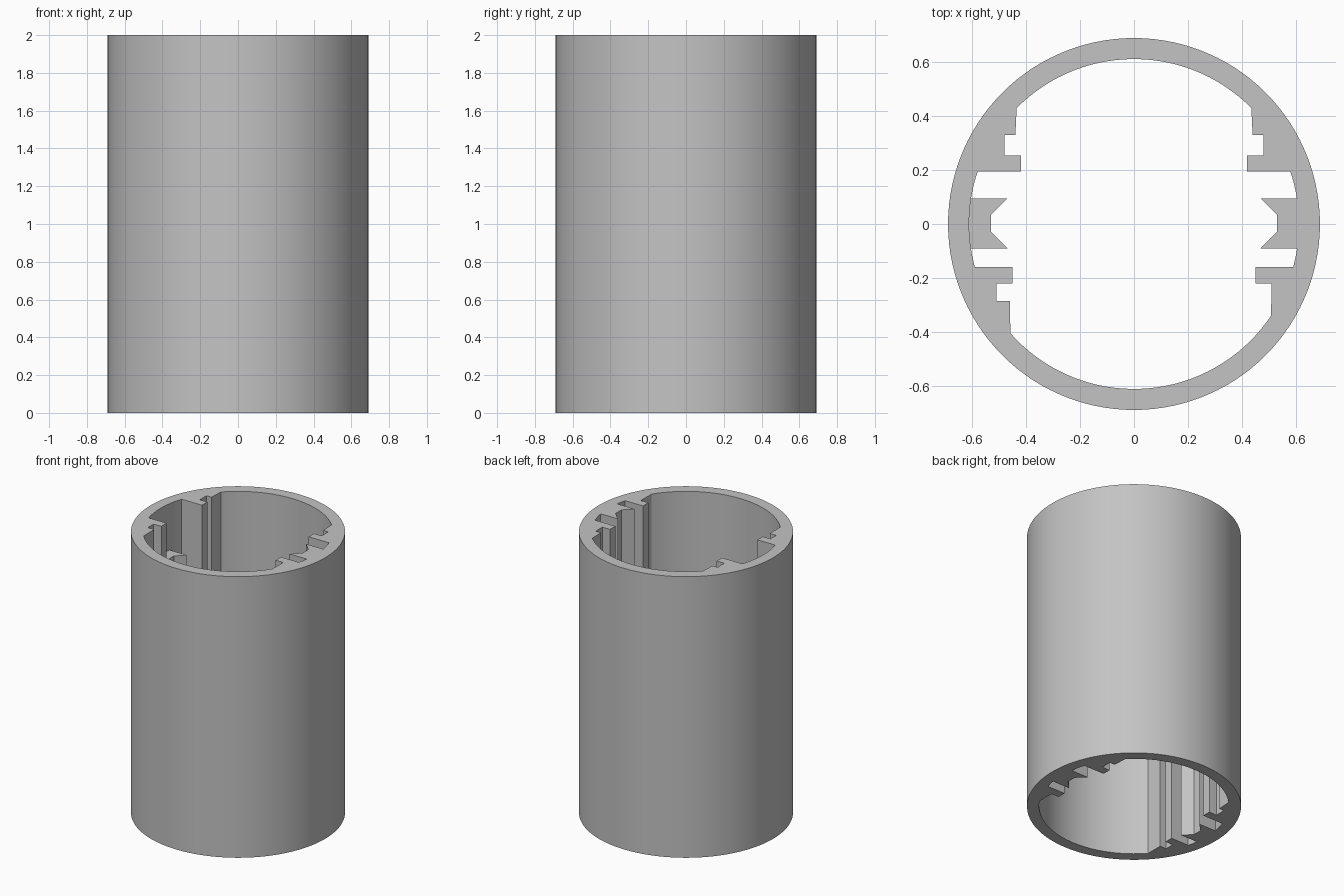
import bpy, bmesh, math

cube = bpy.data.objects.get("Cube")
if cube:
    bpy.data.objects.remove(cube, do_unlink=True)

OUTER, BORE, HEIGHT = 0.69, 0.612, 2.0
STEP = math.radians(3)

grey = bpy.data.materials.new("light_grey")
grey.use_nodes = True
colour = (0.55, 0.55, 0.55, 1)
grey.diffuse_color = colour
grey.node_tree.nodes["Principled BSDF"].inputs["Base Color"].default_value = colour


def on_bore(y, side):
    """Point on the bore at depth y, on the +x or -x side."""
    return (side * math.sqrt(BORE ** 2 - y ** 2), y)


def arc(p, q):
    """Counter-clockwise bore points from p to q."""
    a, b = math.atan2(p[1], p[0]), math.atan2(q[1], q[0])
    span = (b - a) % math.tau
    n = max(2, round(span / STEP))
    return [(BORE * math.cos(a + span * i / n), BORE * math.sin(a + span * i / n))
            for i in range(n + 1)]


def mirror(points):
    return [(-x, y) for x, y in reversed(points)]


def extrude_profile(name, loops, height):
    """Fill the closed loops and extrude them up from the ground."""
    bm = bmesh.new()
    edges = []
    for loop in loops:
        verts = [bm.verts.new((x, y, 0)) for x, y in loop]
        edges += [bm.edges.new((v, verts[i - 1])) for i, v in enumerate(verts)]
    bmesh.ops.triangle_fill(bm, edges=edges, use_beauty=True)
    top = bmesh.ops.extrude_face_region(bm, geom=bm.faces[:], use_keep_orig=True)
    moved = [g for g in top["geom"] if isinstance(g, bmesh.types.BMVert)]
    bmesh.ops.translate(bm, verts=moved, vec=(0, 0, height))
    bmesh.ops.recalc_face_normals(bm, faces=bm.faces[:])
    mesh = bpy.data.meshes.new(name)
    bm.to_mesh(mesh)
    bm.free()
    mesh.materials.append(grey)
    obj = bpy.data.objects.new(name, mesh)
    bpy.context.collection.objects.link(obj)
    bpy.ops.object.select_all(action="DESELECT")
    obj.select_set(True)
    bpy.context.view_layer.objects.active = obj
    bpy.ops.object.shade_smooth_by_angle(angle=math.radians(20))


# Rail outlines on the +x side, running from front to back
front_right_rail = [on_bore(-0.34, 1), (0.51, -0.22), (0.45, -0.22),
                    (0.45, -0.16), on_bore(-0.16, 1)]
front_left_rail = mirror([on_bore(-0.405, 1), (0.46, -0.285), (0.51, -0.285),
                          (0.51, -0.22), (0.45, -0.22), (0.45, -0.16), on_bore(-0.16, 1)])
notched_rail = [on_bore(-0.09, 1), (0.47, -0.09), (0.53, -0.03),
                (0.53, 0.035), (0.47, 0.095), on_bore(0.095, 1)]
back_rail = [on_bore(0.195, 1), (0.42, 0.195), (0.42, 0.255), (0.48, 0.255),
             (0.48, 0.33), (0.44, 0.33), on_bore(0.43, 1)]

# Bore outline: rails joined by arcs
rails = [front_right_rail, notched_rail, back_rail, mirror(back_rail), front_left_rail]
bore = []
for i, rail in enumerate(rails):
    following = rails[(i + 1) % len(rails)]
    bore += rail + arc(rail[-1], following[0])[1:-1]

# Tube with its full-height rails
circle = [(OUTER * math.cos(i * STEP), OUTER * math.sin(i * STEP)) for i in range(120)]
extrude_profile("tube_with_rails", [circle, bore], HEIGHT)

# Shorter notched rail on the -x side
short_rail = mirror(notched_rail)
extrude_profile("short_notched_rail",
                [short_rail + arc(short_rail[0], short_rail[-1])[-2:0:-1]], 1.67)
